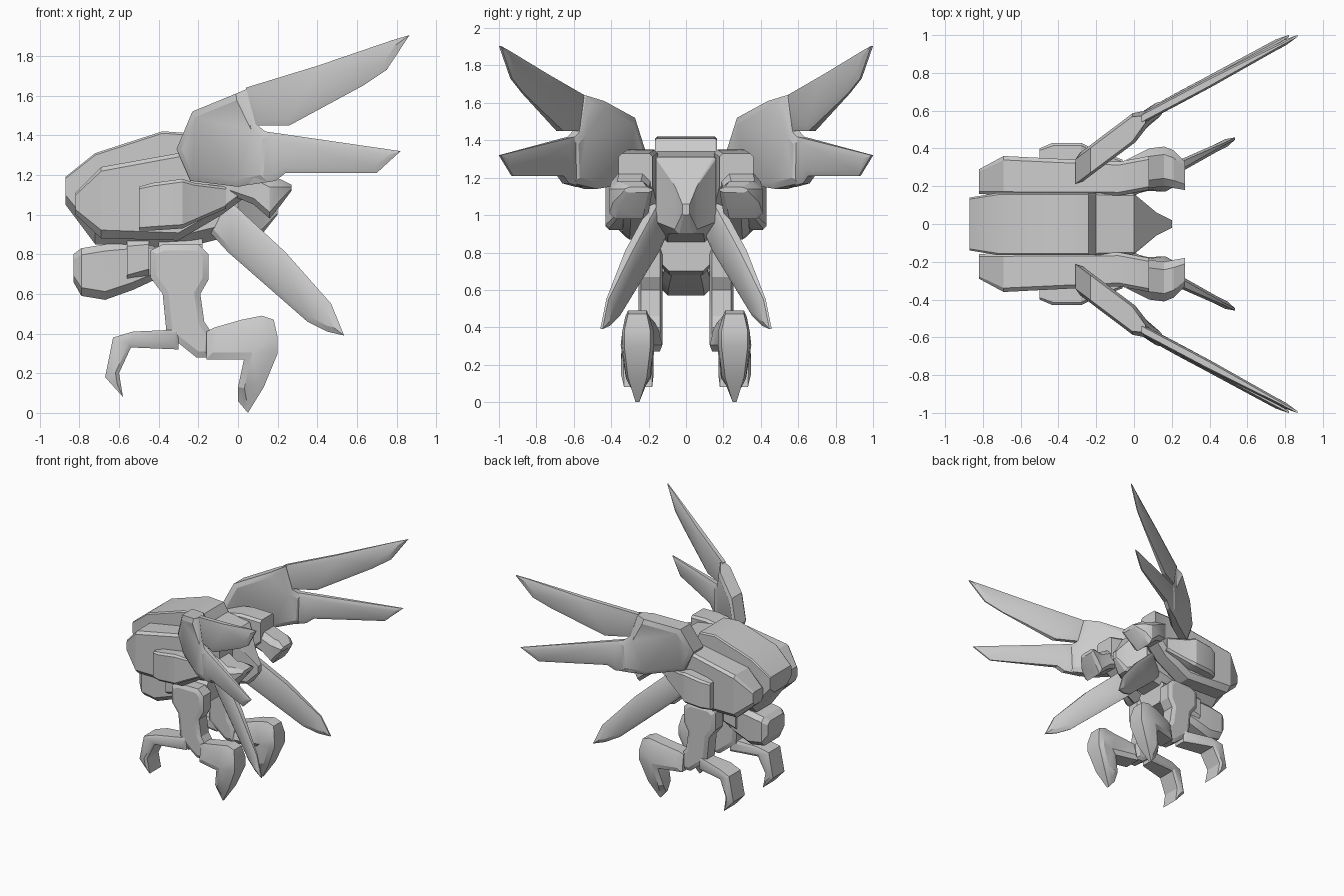
import bpy
import bmesh
import math

cube = bpy.data.objects.get("Cube")
if cube:
    bpy.data.objects.remove(cube, do_unlink=True)

grey = bpy.data.materials.new("plain_grey")
grey.use_nodes = True
colour = (.6, .6, .6, 1)
grey.diffuse_color = colour
grey.node_tree.nodes["Principled BSDF"].inputs["Base Color"].default_value = colour


def finish(name, bm, mirrored):
    """Turn a bmesh into a shaded object, optionally repeated on the other side."""
    bmesh.ops.triangulate(bm, faces=[f for f in bm.faces if len(f.verts) > 4])
    bmesh.ops.recalc_face_normals(bm, faces=bm.faces[:])
    mesh = bpy.data.meshes.new(name)
    bm.to_mesh(mesh)
    bm.free()
    mesh.materials.append(grey)
    for polygon in mesh.polygons:
        polygon.use_smooth = True
    mesh.set_sharp_from_angle(angle=math.radians(25))
    obj = bpy.data.objects.new(name, mesh)
    bpy.context.collection.objects.link(obj)
    if mirrored:
        mirror = obj.modifiers.new("other_side", 'MIRROR')
        mirror.use_axis = (False, True, False)


def loft(name, sections, chamfer_top, chamfer_bottom, mirrored=True):
    """Skin chamfered boxes given as (x, y inner, y outer, z low, z high)."""
    bm = bmesh.new()
    rings = []
    for x, inner, outer, low, high in sections:
        width, height = outer - inner, high - low
        top, bottom = chamfer_top * width, chamfer_bottom * width
        rise_top = min(top, height * .35)
        rise_bottom = min(bottom, height * .35)
        ring = [(inner + bottom, low), (outer - bottom, low),
                (outer, low + rise_bottom), (outer, high - rise_top),
                (outer - top, high), (inner + top, high),
                (inner, high - rise_top), (inner, low + rise_bottom)]
        rings.append([bm.verts.new((x, y, z)) for y, z in ring])
    for a, b in zip(rings, rings[1:]):
        for i in range(len(a)):
            j = (i + 1) % len(a)
            bm.faces.new((a[i], a[j], b[j], b[i]))
    bm.faces.new(rings[0])
    bm.faces.new(rings[-1])
    finish(name, bm, mirrored)


def slab(name, outline, centre, half, edge, swell):
    """Side outline in x and z, placed by centre(x), with raised chamfered sides."""
    bm = bmesh.new()
    sides = []
    for sign in (-1, 1):
        sides.append([bm.verts.new((x, centre(x) + sign * half(x, z), z))
                      for x, z in outline])
    near, far = sides
    caps = [bm.faces.new(near), bm.faces.new(far[::-1])]
    for i in range(len(near)):
        j = (i + 1) % len(near)
        bm.faces.new((near[j], near[i], far[i], far[j]))
    bmesh.ops.recalc_face_normals(bm, faces=bm.faces[:])
    bmesh.ops.inset_individual(bm, faces=caps, thickness=edge, depth=swell,
                               use_even_offset=True)
    finish(name, bm, mirrored=True)


# Central hull with the step behind the canopy and the tapering tail
loft("hull", [
    (-.87, -.14, .14, 1.05, 1.19),
    (-.72, -.165, .165, .85, 1.31),
    (-.38, -.165, .165, .83, 1.42),
    (-.24, -.165, .165, .84, 1.41),
    (-.2, -.165, .165, .85, 1.34),
    (0, -.16, .16, .9, 1.31),
    (.12, -.06, .06, .9, 1.16),
    (.2, -.02, .02, 1, 1.06)], .03, .2, mirrored=False)

# Side pods, their lower blocks and the drooping claws at the back
loft("side_pod", [
    (-.82, .16, .29, 1, 1.11),
    (-.69, .15, .36, .88, 1.24),
    (-.3, .15, .34, .87, 1.31),
    (-.08, .15, .33, 1, 1.35),
    (.08, .18, .36, 1.12, 1.33)], .1, .2)
loft("pod_block", [
    (-.5, .31, .4, .92, 1.14),
    (-.43, .3, .43, .92, 1.16),
    (-.28, .3, .43, .93, 1.18),
    (-.22, .3, .4, .96, 1.16),
    (-.06, .24, .34, 1.03, 1.14)], .12, .15)
loft("pod_claw", [
    (-.04, .19, .34, 1.1, 1.28),
    (.08, .19, .4, 1.05, 1.22),
    (.16, .2, .41, .98, 1.18),
    (.21, .19, .39, 1.04, 1.18),
    (.27, .18, .33, 1.12, 1.15)], .2, .15)


# Wings: a thick bent arm that carries two thin blades
def arm_line(x):
    return .555 + .75 * (x - .06)


def arm_half(x, z):
    if x > .05:
        return .02
    return .065 if z > 1.25 else .035


def blade_line(x):
    return .59 + .53 * (x - .1)


def blade_half(x, z):
    return .018 if x < .5 else .005


slab("wing_arm", [(-.31, 1.33), (-.23, 1.52), (-.01, 1.61), (.06, 1.64),
                  (.1, 1.45), (.16, 1.4), (.15, 1.17), (0, 1.14), (-.24, 1.17)],
     arm_line, arm_half, .035, .016)
slab("upper_blade", [(.04, 1.64), (.4, 1.75), (.78, 1.88), (.865, 1.905),
                     (.75, 1.73), (.63, 1.65), (.26, 1.45), (.09, 1.45)],
     blade_line, blade_half, .03, .01)
slab("lower_blade", [(.06, 1.43), (.2, 1.41), (.82, 1.32), (.7, 1.21),
                     (.24, 1.21), (.19, 1.17), (.06, 1.15)],
     lambda x: blade_line(x) + .03 * x, blade_half, .03, .012)

# Tail fins sweeping down and out
slab("tail_fin", [(-.16, .93), (-.03, 1.06), (.24, .81), (.47, .55),
                  (.535, .39), (.45, .41), (.35, .46), (-.05, .81)],
     lambda x: .16 + .5 * (x + .05),
     lambda x, z: .02 if x < .3 else .006, .03, .014)

# Chin pod and its collar
loft("chin", [
    (-.83, -.11, .11, .66, .8),
    (-.79, -.14, .14, .59, .83),
    (-.67, -.14, .14, .57, .85),
    (-.53, -.13, .13, .62, .86),
    (-.4, -.11, .11, .68, .86)], .12, .15, mirrored=False)
loft("chin_collar", [
    (-.56, -.15, .15, .65, .87),
    (-.45, -.15, .15, .68, .88)], .1, .15, mirrored=False)

# Hip beam and legs
loft("hip", [
    (-.4, -.15, .15, .68, .87),
    (-.18, -.15, .15, .7, .88)], .1, .2, mirrored=False)
slab("leg", [(-.44, .82), (-.38, .85), (-.2, .85), (-.15, .8), (-.15, .67),
             (-.19, .6), (-.17, .46), (-.13, .4), (-.14, .28), (-.21, .28),
             (-.36, .4), (-.38, .6), (-.44, .68)],
     lambda x: .19, lambda x, z: .05, .03, .015)


# Feet: a heavy rear talon and a hooked front talon
def talon_half(x, z):
    if z < .1:
        return .01
    return .07 if .25 < z < .4 else .05


slab("rear_talon", [(-.16, .41), (-.12, .43), (.02, .47), (.12, .49),
                    (.18, .47), (.2, .38), (.2, .3), (.13, .13), (.05, 0),
                    (0, .06), (0, .13), (.03, .27), (-.16, .27)],
     lambda x: .21 + .25 * min(x + .16, .2), talon_half, .035, .016)
slab("front_talon", [(-.3, .42), (-.53, .41), (-.63, .38), (-.67, .18),
                     (-.58, .08), (-.6, .2), (-.54, .33), (-.3, .32)],
     lambda x: .2 + .2 * min(-.3 - x, .3),
     lambda x, z: .05 if x > -.5 else .075, .02, .01)
